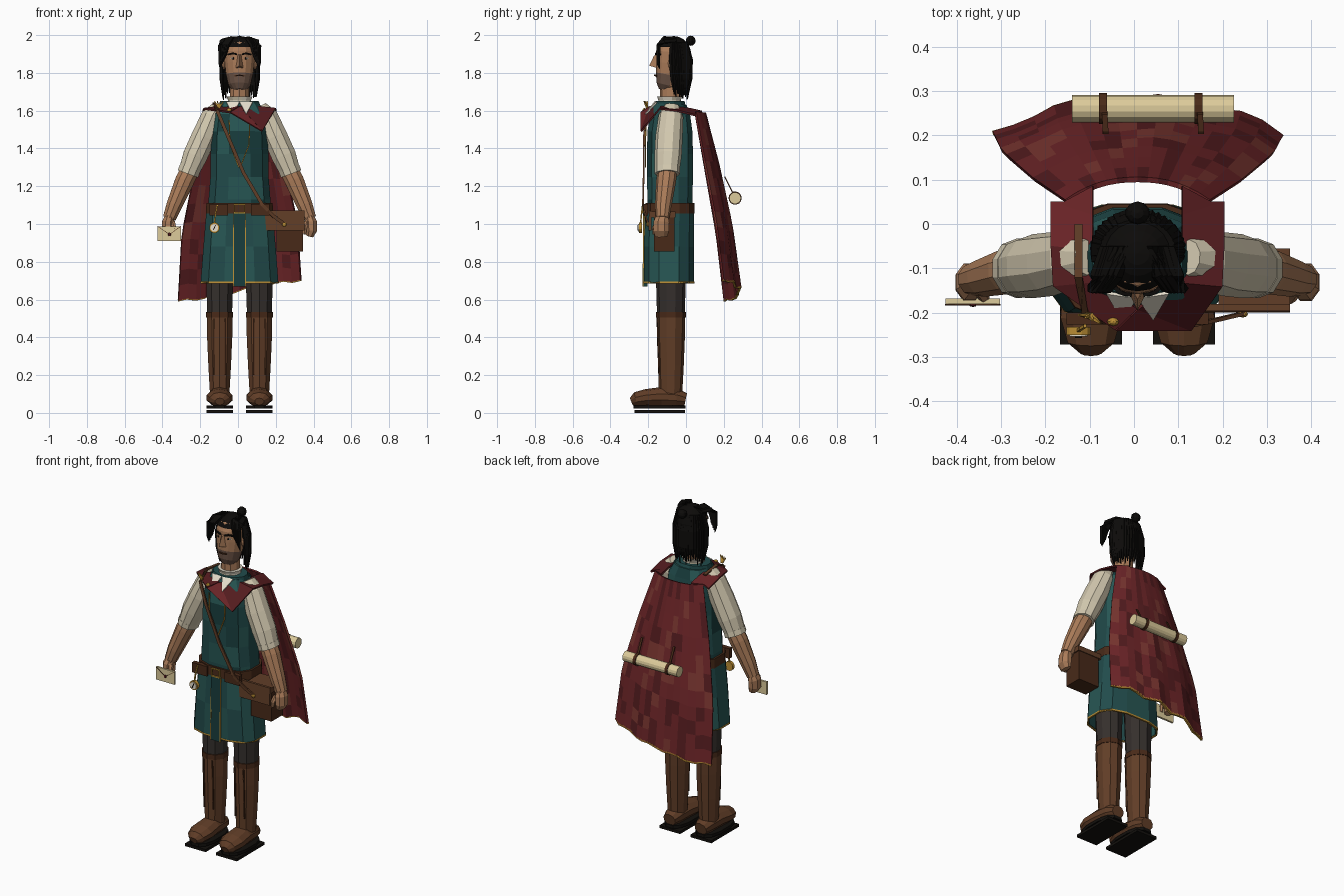
import bpy, bmesh, math, random
from mathutils import Vector

if "Cube" in bpy.data.objects:
    bpy.data.objects.remove(bpy.data.objects["Cube"])

random.seed(4)
C = 0.008          # body centre line
MATS = {}
COL = dict(teal=(.15, .30, .30), teal2=(.17, .34, .33), teal3=(.12, .25, .25), red=(.42, .16, .17),
           red2=(.47, .22, .20), red3=(.33, .13, .14), cream=(.82, .78, .68), brown=(.38, .25, .17),
           brown2=(.29, .18, .12), skin=(.66, .48, .35), beard=(.42, .33, .28), hair=(.08, .075, .07),
           gold=(.74, .56, .22), dark=(.22, .20, .19), sole=(.10, .09, .08), paper=(.86, .79, .60),
           white=(.9, .87, .8))


def mat(n):
    if n not in MATS:
        MATS[n] = bpy.data.materials.new(n)
        MATS[n].diffuse_color = [c ** 2.2 for c in COL[n]] + [1]
    return MATS[n]


def mesh(name, verts, faces, mats, thick=0):
    """Mesh object; with several materials each face takes a random one."""
    mats = mats.split()
    me = bpy.data.meshes.new(name)
    me.from_pydata([tuple(v) for v in verts], [], faces)
    bm = bmesh.new()
    bm.from_mesh(me)
    bmesh.ops.recalc_face_normals(bm, faces=bm.faces)
    bm.to_mesh(me)
    bm.free()
    for m in mats:
        me.materials.append(mat(m))
    for p in me.polygons:
        p.material_index = random.randrange(len(mats))
    ob = bpy.data.objects.new(name, me)
    bpy.context.collection.objects.link(ob)
    if thick:
        md = ob.modifiers.new("thickness", 'SOLIDIFY')
        md.thickness, md.offset = thick, 0
    return ob


def tube(name, pts, radii, mats, n=8, power=1.0, caps=True, closed=False, thick=0):
    """Loft of n-sided rings along a path; a radius is a number or (side, depth)."""
    pts = [Vector(p) for p in pts]
    k, verts, faces = len(pts), [], []
    for i, p in enumerate(pts):
        a, b = (pts[i - 1], pts[(i + 1) % k]) if closed else (pts[max(i - 1, 0)], pts[min(i + 1, k - 1)])
        t = (b - a).normalized()
        u = Vector((1, 0, 0)) if abs(t.y) > .9 else Vector((0, 1, 0)).cross(t).normalized()
        v = t.cross(u)
        r = radii[i] if isinstance(radii, list) else radii
        ru, rv = r if isinstance(r, tuple) else (r, r)
        for j in range(n):
            w = (j + .5) * math.tau / n
            c, s = math.cos(w), math.sin(w)
            verts.append(p + u * ru * math.copysign(abs(c) ** power, c) + v * rv * math.copysign(abs(s) ** power, s))
    for i in range(k if closed else k - 1):
        for j in range(n):
            q, m = (i + 1) % k * n, (j + 1) % n
            faces.append((i * n + j, i * n + m, q + m, q + j))
    if caps and not closed:
        faces += [tuple(range(n))[::-1], tuple(range((k - 1) * n, k * n))]
    return mesh(name, verts, faces, mats, thick)


def stack(name, rings, mats, **kw):
    """Vertical loft from rings of (z, centre y, half width, half depth)."""
    kw.setdefault("caps", True)
    return tube(name, [(C, y, z) for z, y, _, _ in rings], [(a, b) for _, _, a, b in rings], mats, **kw)


def box(name, lo, hi, mats):
    v = [(x, y, z) for x in (lo[0], hi[0]) for y in (lo[1], hi[1]) for z in (lo[2], hi[2])]
    f = [(0, 1, 3, 2), (4, 6, 7, 5), (0, 4, 5, 1), (2, 3, 7, 6), (0, 2, 6, 4), (1, 5, 7, 3)]
    return mesh(name, v, f, mats)


def ball(name, co, r, mats, seg=10, keep=None):
    me = bpy.data.meshes.new(name)
    bm = bmesh.new()
    bmesh.ops.create_uvsphere(bm, u_segments=seg, v_segments=max(6, seg // 2 + 1), radius=1)
    for v in bm.verts:
        v.co = Vector((v.co.x * r[0] + co[0], v.co.y * r[1] + co[1], v.co.z * r[2] + co[2]))
    if keep:
        bmesh.ops.delete(bm, geom=[f for f in bm.faces if not keep(f.calc_center_median())], context='FACES')
    bm.to_mesh(me)
    bm.free()
    me.materials.append(mat(mats))
    ob = bpy.data.objects.new(name, me)
    bpy.context.collection.objects.link(ob)
    return ob


# torso, skirt, belt
stack("tunic_torso", [(1.06, -.085, .17, .12), (1.13, -.085, .168, .122), (1.25, -.085, .158, .125),
                      (1.37, -.085, .157, .125), (1.49, -.085, .152, .122), (1.58, -.083, .14, .108),
                      (1.635, -.08, .105, .085)], "teal teal teal2 teal3", n=12, power=.75)
hem = [(.69, -.09, .205, .13), (.88, -.09, .19, .13), (1.09, -.085, .172, .125)]
stack("tunic_skirt", hem, "teal teal2", n=12, power=.7, caps=False, thick=.012)
ring = [(C + .207 * math.copysign(abs(math.cos(a)) ** .7, math.cos(a)),
         -.09 + .132 * math.copysign(abs(math.sin(a)) ** .7, math.sin(a)), .69)
        for a in [(j + .5) * math.tau / 12 for j in range(12)]]
tube("hem_trim", ring, .007, "gold", n=4, closed=True)
stack("belt", [(1.055, -.085, .182, .134), (1.11, -.085, .18, .132)], "brown2", n=12, power=.72)
box("skirt_front_panel", (C - .03, -.228, .67), (C + .03, -.205, 1.06), "teal3")
for s in (-1, 1):
    tube("panel_trim", [(C + s * .032, -.228, .67), (C + s * .03, -.222, 1.06)], .004, "gold", n=4)
    tube("tunic_seam", [(C + s * .055, -.212, 1.55), (C + s * .05, -.214, 1.42), (C + s * .004, -.214, 1.3)],
         .004, "gold", n=4)
    box("belt_loop", (C + s * .11 - .05, -.226, 1.045), (C + s * .11 + .05, -.20, 1.105), "brown2")
tube("belt_buckle", [(C - .026, -.226, 1.06), (C + .026, -.226, 1.06), (C + .026, -.226, 1.105),
                     (C - .026, -.226, 1.105)], .006, "gold", n=4, closed=True)

# collar
stack("tunic_collar", [(1.615, -.085, .12, .09), (1.65, -.085, .105, .08)], "teal3 teal", n=12)
stack("shirt_ruffle", [(1.63, -.087, .068, .066), (1.655, -.087, .062, .06), (1.675, -.087, .07, .068)],
      "cream white", n=16)
for s in (-1, 1):
    mesh("shirt_collar_point", [(C, -.165, 1.645), (C + s * .07, -.155, 1.645), (C + s * .035, -.215, 1.58)],
         [(0, 1, 2)], "white", .008)

# arms and legs, mirrored
for s, side in ((-1, "right"), (1, "left")):
    X = lambda x: C + s * x
    tube(side + "_sleeve", [(X(.115), -.075, 1.625), (X(.145), -.08, 1.57), (X(.19), -.09, 1.46),
                            (X(.235), -.095, 1.36), (X(.265), -.10, 1.285)],
         [(.03, .04), (.06, .066), (.068, .072), (.068, .072), (.058, .066)], "cream", n=10)
    tube(side + "_cuff", [(X(.262), -.10, 1.295), (X(.273), -.10, 1.265)], (.06, .067), "cream", n=10)
    tube(side + "_forearm", [(X(.25), -.095, 1.31), (X(.29), -.105, 1.23), (X(.345), -.12, 1.10),
                             (X(.372), -.125, 1.03)], [.05, .053, .044, .036], "skin", n=10)
    tube(side + "_hand", [(X(.37), -.125, 1.04), (X(.378), -.13, 1.01), (X(.38), -.132, .965), (X(.372), -.13, .935)],
         [(.026, .034), (.034, .045), (.033, .045), (.02, .035)], "skin", n=8)
    tube(side + "_thumb", [(X(.355), -.15, 1.01), (X(.345), -.168, .975), (X(.345), -.168, .945)],
         [.015, .013, .008], "skin", n=6)
    L = X(.105)
    tube(side + "_trouser", [(X(.09), -.08, .95), (L, -.08, .75), (L, -.08, .5)],
         [.08, (.077, .08), (.068, .073)], "dark", n=10)
    tube(side + "_boot_shaft", [(L, -.08, .53), (L, -.08, .40), (L, -.08, .25), (L, -.082, .10)],
         [(.072, .076), (.07, .074), (.063, .068), (.054, .062)], "brown", n=10)
    tube(side + "_boot_top", [(L, -.08, .505), (L, -.08, .535)], (.075, .079), "brown2", n=10)
    for dx in (-.03, .03):
        tube("boot_seam", [(L + dx, -.152, .50), (L + dx, -.142, .2)], .005, "brown2", n=4)
    tube(side + "_boot_foot", [(L, -.002, .07), (L, -.05, .08), (L, -.13, .085), (L, -.21, .08),
                               (L, -.265, .07), (L, -.29, .06)],
         [(.04, .035), (.056, .05), (.064, .052), (.072, .046), (.055, .04), (.025, .02)], "brown", n=10)
    tube(side + "_welt", [(L, -.09 - .05, .022), (L, -.09 - .05, .04)], (.072, .142), "sole", n=12, power=.8)
    box(side + "_sole", (L - .07, -.272, 0), (L + .07, -.005, .016), "sole")

# head
stack("neck", [(1.60, -.085, .056, .056), (1.78, -.08, .05, .056)], "skin", n=10)
head = stack("head", [(1.705, -.11, .034, .036), (1.735, -.10, .06, .058), (1.79, -.088, .073, .072),
                      (1.85, -.08, .08, .08), (1.91, -.075, .081, .083), (1.955, -.07, .065, .068),
                      (1.98, -.068, .03, .035)], "skin", n=14)
head.data.materials.append(mat("beard"))
for p in head.data.polygons:
    if p.center.z < 1.80 and p.center.y < -.09:
        p.material_index = 1
mesh("nose", [(C - .01, -.152, 1.90), (C + .01, -.152, 1.90), (C + .022, -.15, 1.825), (C - .022, -.15, 1.825),
              (C, -.195, 1.838), (C, -.17, 1.89)],
     [(0, 3, 4, 5), (1, 5, 4, 2), (3, 2, 4), (0, 5, 1), (0, 1, 2, 3)], "skin")
tube("mouth", [(C - .025, -.156, 1.785), (C, -.165, 1.787), (C + .025, -.156, 1.785)], .005, "brown2", n=4)
for s in (-1, 1):
    ball("eye", (C + s * .033, -.143, 1.877), (.014, .01, .007), "white", 8)
    ball("pupil", (C + s * .033, -.151, 1.877), (.006, .005, .006), "hair", 6)
    tube("eyebrow", [(C + s * .014, -.16, 1.898), (C + s * .036, -.156, 1.904), (C + s * .06, -.136, 1.897)],
         .006, "hair", n=4)
    ball("ear", (C + s * .083, -.075, 1.85), (.013, .02, .034), "skin", 8)

# hair: cap, bun, back strands and front locks
ball("hair_cap", (C, -.066, 1.895), (.096, .094, .10), "hair", 20,
     lambda c: c.z > 1.94 or (c.y > -.06 and c.z > 1.83))
ball("hair_bun", (C, .025, 1.97), (.028, .026, .027), "hair", 10)
for i in range(23):
    a = math.radians(-12 + 204 * i / 22)
    x, y = math.cos(a), math.sin(a)
    end = random.uniform(1.655, 1.70)
    tube("hair_strand", [(C + .075 * x, -.06 + .06 * y, 1.96), (C + .094 * x, -.06 + .083 * y, 1.87),
                         (C + .097 * x, -.055 + .078 * y, 1.77), (C + .088 * x, -.05 + .058 * y, end)],
         [.012, .014, .012, .003], "hair", n=5)
for s in (-1, 1):
    for k in range(5):
        d = k * .012
        tube("front_lock", [(C + s * (.025 + d), -.05, 1.982 - d * .2), (C + s * (.045 + d), -.115, 1.982 - d * .3),
                            (C + s * (.065 + d * .8), -.145, 1.945), (C + s * (.075 + d * .6), -.148, 1.90 - d),
                            (C + s * (.08 + d * .5), -.14, 1.87 - d)], [.012, .014, .012, .009, .002], "hair", n=5)

# cape: bell-shaped sheet with a slanted wavy hem
keys = [(0, 1.59, .16, .10, .05), (.28, 1.31, .235, .17, .10), (.6, .98, .305, .238, .16), (1, .65, .325, .28, .20)]
NU, NV, verts = 14, 11, []
for j in range(NV + 1):
    v = j / NV
    a, b = next((a, b) for a, b in zip(keys, keys[1:]) if v <= b[0] + 1e-6)
    f = (v - a[0]) / (b[0] - a[0])
    z, hw, yc, ye = [p + (q - p) * f for p, q in zip(a[1:], b[1:])]
    for i in range(NU + 1):
        u = i / NU * 2 - 1
        verts.append(Vector((C + hw * u, yc + (ye - yc) * abs(u) ** 2.3 + .008 * v * math.sin(u * 10),
                             z + v * (.06 * u + .01 * math.sin(u * 12)))))
W = NU + 1
mesh("cape", verts, [(j * W + i, j * W + i + 1, j * W + W + i + 1, j * W + W + i)
                     for j in range(NV) for i in range(NU)], "red red red red2 red3", .012)
tube("cape_hem_trim", verts[-W:], .008, "gold", n=4)

# cape yoke over the shoulders, joined at the front by a pointed flap
for s, ex in ((-1, -.05), (1, .12)):
    rows = [((.10, .085, 1.595), (.165, .05, 1.59)), ((.10, .02, 1.61), (.195, .05, 1.575)),
            ((.10, -.06, 1.618), (.195, -.05, 1.60)), ((.09, -.13, 1.622), (.19, -.14, 1.61))]
    v = [(C + s * x, y, z) for r in rows for x, y, z in r]
    v += [(C, -.19, 1.62), (C + ex, -.238, 1.49 if s > 0 else 1.59)]
    mesh("cape_yoke", v, [(2 * i, 2 * i + 1, 2 * i + 3, 2 * i + 2) for i in range(4)], "red red3", .01)
mesh("cape_front_flap", [(C, -.19, 1.62), (C - .05, -.238, 1.59), (C + .12, -.238, 1.49)], [(0, 1, 2)], "red", .008)
ball("cape_pin", (C - .055, -.22, 1.60), (.014, .01, .014), "gold", 8)
for k in range(4):
    tube("leaf_brooch", [(-.10, -.205, 1.615), (-.125 + .016 * k, -.205 - .006 * k, 1.65)], [.008, .003], "gold", n=4)

# rolled scroll tied to the cape
tube("scroll", [(-.14, .26, 1.137), (.225, .26, 1.137)], .031, "paper", n=14)
for x in (-.07, .145):
    tube("scroll_tie", [(x - .009, .26, 1.137), (x + .009, .26, 1.137)], .035, "brown2", n=14)
    tube("scroll_strap", [(x, .285, 1.15), (x + .004, .245, 1.17), (x + .006, .205, 1.25)], (.009, .004), "brown2", n=4)

# satchel and shoulder strap
mesh_b = box("satchel_body", (.205, -.17, .855), (.345, -.06, 1.04), "brown2")
box("satchel_lid", (.19, -.18, 1.035), (.352, -.055, 1.065), "brown")
mesh("satchel_flap", [(.14, -.188, 1.07), (.352, -.188, 1.07), (.352, -.192, .965), (.15, -.192, .965)],
     [(0, 1, 2, 3)], "brown", .016)
ball("satchel_clasp", (.245, -.203, .998), (.012, .008, .012), "gold", 8)
tube("satchel_strap", [(-.125, .0, 1.625), (-.125, -.12, 1.64), (-.11, -.205, 1.60), (-.06, -.222, 1.48),
                       (.03, -.224, 1.27), (.13, -.228, 1.10), (.19, -.215, 1.04), (.245, -.202, 1.0)],
     (.013, .006), "brown", n=4)

# compass hanging from the belt
tube("compass_case", [(-.125, -.232, .98), (-.125, -.25, .98)], .028, "gold", n=12)
tube("compass_face", [(-.125, -.249, .98), (-.125, -.253, .98)], .021, "white", n=12)
tube("compass_needle", [(-.131, -.255, .967), (-.119, -.255, .994)], .003, "hair", n=4)
tube("compass_chain", [(-.125, -.24, 1.005), (-.12, -.236, 1.05), (-.11, -.23, 1.10)], .005, "gold", n=4)

# letter in the hand
box("letter", (-.425, -.18, .91), (-.302, -.168, .988), "paper")
tube("letter_fold", [(-.425, -.182, .988), (-.363, -.182, .945), (-.302, -.182, .988)], .002, "brown2", n=4)
ball("letter_seal", (-.363, -.182, .945), (.009, .005, .009), "red3", 8)

for m in bpy.data.materials:
    if m.users and not m.is_grease_pencil:
        m.use_nodes = True
        m.node_tree.nodes["Principled BSDF"].inputs["Base Color"].default_value = m.diffuse_color
